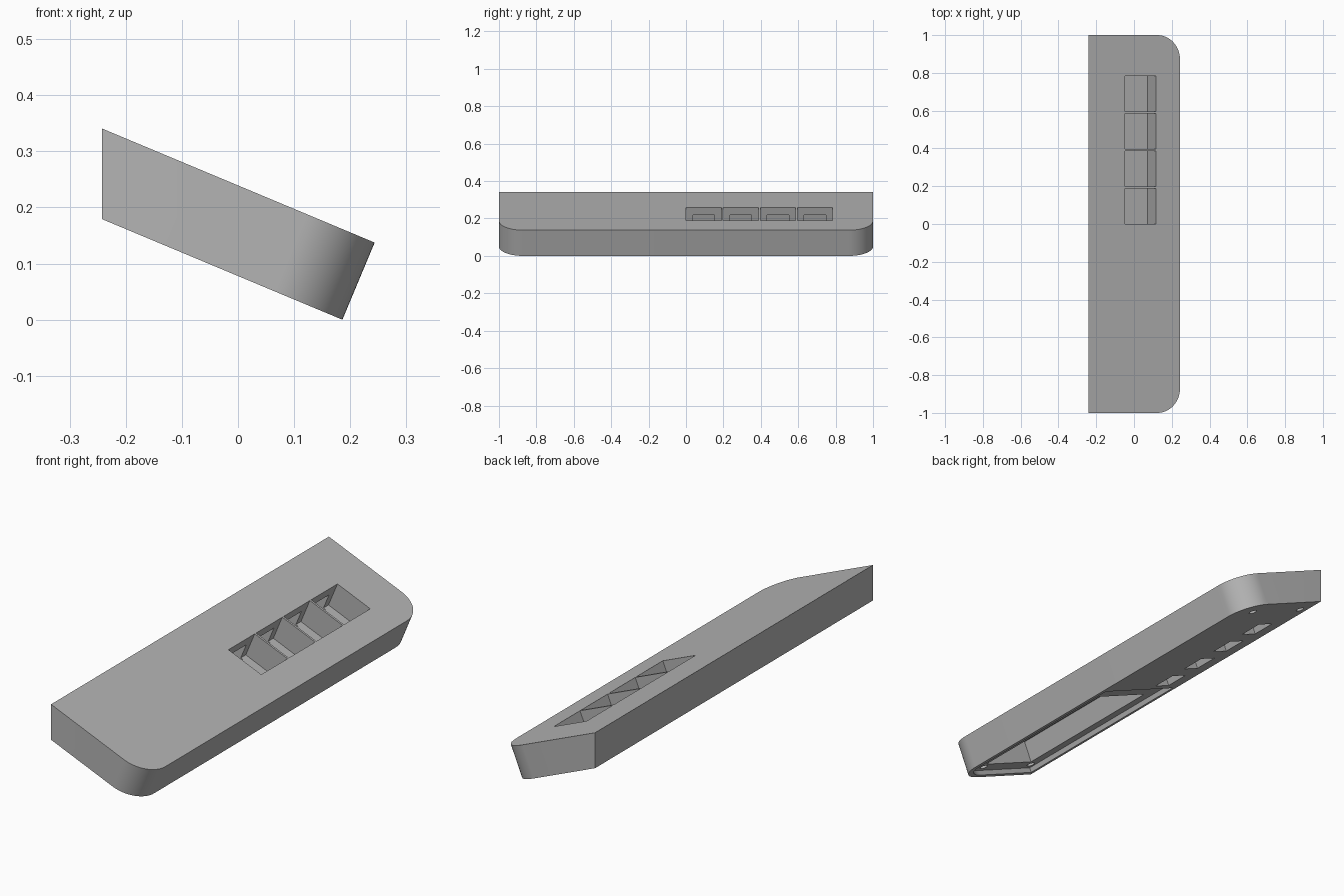
import bpy, bmesh, math
from mathutils import Matrix, Vector

old = bpy.data.objects.get("Cube")
if old:
    bpy.data.objects.remove(old, do_unlink=True)

TILT = math.radians(22.7)
THICK, LENGTH = 0.149, 0.464
LEAN = THICK * math.tan(TILT)      # the back wall stands upright after tilting
PLACE = Matrix.Translation((-0.242, 0, 0.179)) @ Matrix.Rotation(TILT, 4, 'Y')

grey = bpy.data.materials.new("plain grey")
grey.use_nodes = True
colour = (0.46, 0.46, 0.46, 1)
grey.diffuse_color = colour
grey.node_tree.nodes["Principled BSDF"].inputs["Base Color"].default_value = colour


def outline(u0, u1, y0, y1, r_front, r_back):
    """Rectangle whose two corners on the u1 side can be rounded."""
    pts = [(u0, y0)]
    for r, y, sign, start in ((r_front, y0, 1, -90), (r_back, y1, -1, 0)):
        if r == 0:
            pts.append((u1, y))
            continue
        for i in range(17):
            a = math.radians(start + 90 * i / 16)
            pts.append((u1 - r + r * math.cos(a), y + sign * r + r * math.sin(a)))
    return pts + [(u0, y1)]


def prism(name, u, y, n, r_front=0, r_back=0, lean=0):
    """Solid between two outlines, in the tilted frame of the housing."""
    bm = bmesh.new()
    rings = []
    for height, shift in ((n[0], 0), (n[1], lean)):
        pts = outline(u[0] - shift, u[1], y[0], y[1], r_front, r_back)
        rings.append([bm.verts.new((a, b, height)) for a, b in pts])
    low, high = rings
    bm.faces.new(list(reversed(low)))
    bm.faces.new(high)
    for i in range(len(low)):
        j = (i + 1) % len(low)
        bm.faces.new((low[i], low[j], high[j], high[i]))
    return finish(name, bm)


def peg(name, u, y, n0, n1, r):
    bm = bmesh.new()
    bmesh.ops.create_cone(bm, cap_ends=True, segments=20, radius1=r, radius2=r,
                          depth=n1 - n0,
                          matrix=Matrix.Translation((u, y, (n0 + n1) / 2)))
    return finish(name, bm)


def finish(name, bm):
    bmesh.ops.recalc_face_normals(bm, faces=bm.faces[:])
    mesh = bpy.data.meshes.new(name)
    bm.to_mesh(mesh)
    bm.free()
    mesh.transform(PLACE)
    mesh.materials.append(grey)
    ob = bpy.data.objects.new(name, mesh)
    bpy.context.scene.collection.objects.link(ob)
    return ob


# Tilted housing with two rounded corners along its low edge
housing = prism("housing", (0, LENGTH), (-1, 1), (0, THICK), 0.13, 0.13, LEAN)

cutters = []
# Row of four sockets, each with a latch slot opening underneath
for i in range(4):
    mid = 0.0945 + i * 0.1985
    cutters.append(prism("socket_cutter", (0.148, 0.327),
                         (mid - 0.0945, mid + 0.0945), (0.032, THICK + 0.05)))
    cutters.append(prism("latch_cutter", (0.078, 0.16),
                         (mid - 0.058, mid + 0.058), (-0.05, 0.105)))

# Lid recess under the other half, with a deep compartment inside
cutters.append(prism("lid_recess_cutter", (0.02, LENGTH - 0.025), (-0.975, 0.0),
                     (-0.05, 0.022), r_front=0.105))
cutters.append(prism("compartment_cutter", (0.08, 0.36), (-0.9, -0.12),
                     (-0.04, 0.118)))

# Screw holes near the ends
for u in (0.05, 0.345):
    for y in (0.91, -0.935):
        cutters.append(peg("screw_hole_cutter", u, y, -0.03, 0.09, 0.018))

for c in cutters:
    mod = housing.modifiers.new("cut", 'BOOLEAN')
    mod.operation = 'DIFFERENCE'
    mod.solver = 'EXACT'
    mod.object = c

# Keep the cut mesh and drop the cutters
bpy.context.view_layer.update()
graph = bpy.context.evaluated_depsgraph_get()
result = bpy.data.meshes.new_from_object(housing.evaluated_get(graph))
housing.modifiers.clear()
housing.data = result
for c in cutters:
    bpy.data.objects.remove(c, do_unlink=True)

# Smooth the rounded corners, keep everything else crisp
for ob in bpy.context.selected_objects:
    ob.select_set(False)
housing.select_set(True)
bpy.context.view_layer.objects.active = housing
bpy.ops.object.shade_smooth_by_angle(angle=math.radians(20))
